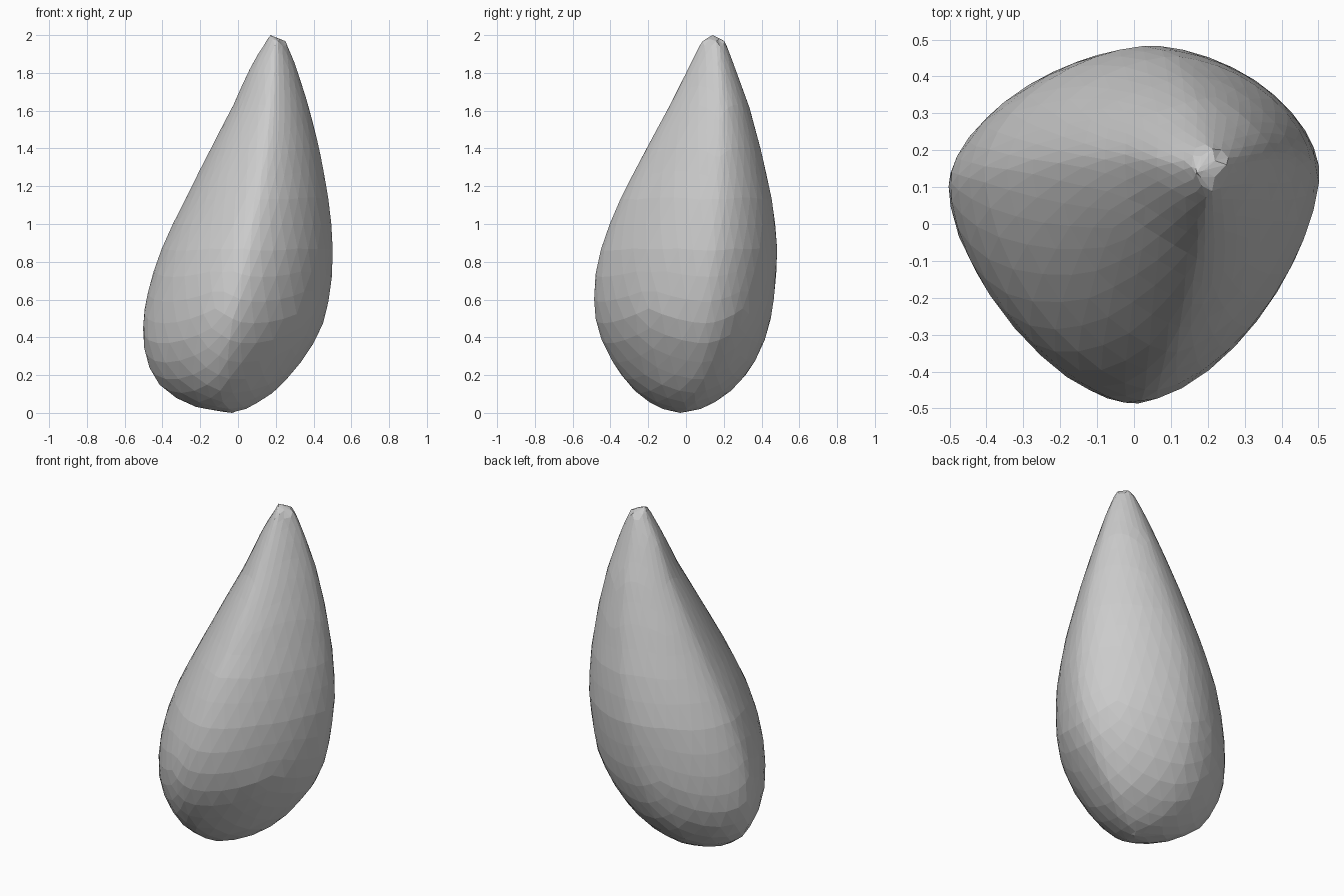
import bpy
import bmesh
from math import atan2, cos, sin, copysign

cube = bpy.data.objects.get("Cube")
if cube:
    bpy.data.objects.remove(cube, do_unlink=True)

# Leaning profile: height, right edge, left edge, front edge, back edge
PROFILE = [
    (0, -.03, -.03, -.03, -.03),
    (.02, -.19, .04, -.13, .08),
    (.06, -.30, .12, -.20, .16),
    (.14, -.41, .23, -.30, .27),
    (.25, -.475, .32, -.38, .355),
    (.38, -.505, .41, -.445, .415),
    (.52, -.50, .47, -.485, .455),
    (.68, -.47, .495, -.49, .475),
    (.9, -.395, .505, -.445, .485),
    (1.13, -.28, .48, -.35, .455),
    (1.38, -.155, .435, -.22, .40),
    (1.62, -.03, .375, -.09, .335),
    (1.84, .07, .305, .02, .255),
    (1.97, .15, .25, .085, .205),
    (2, .17, .17, .14, .14),
]


def section_at(height):
    """Interpolate the four edges of the cross-section at a height."""
    for low, high in zip(PROFILE, PROFILE[1:]):
        if height <= high[0]:
            blend = (height - low[0]) / (high[0] - low[0])
            return [a + (b - a) * blend for a, b in zip(low[1:], high[1:])]
    return PROFILE[-1][1:]


def rounded(value, power):
    """Superellipse coordinate for a sine or cosine."""
    return copysign(abs(value) ** (2 / power), value)


def place_on_drop(direction):
    """Map a point of the unit sphere to the surface of the drop."""
    height = min(max(1 + direction.z, 0), 2)
    right, left, front, back = section_at(height)
    middle_x = (right + left) / 2
    # The widest line sits behind the middle, giving a narrow front ridge
    widest_y = (front + back) / 2 + (back - front) * .13
    angle = atan2(direction.y, direction.x)
    power = 1.6 if direction.y < 0 else 1.75
    across = rounded(cos(angle), power)
    along = rounded(sin(angle), power)
    depth = back - widest_y if along > 0 else widest_y - front
    return (middle_x + across * (left - right) / 2,
            widest_y + along * depth, height)


# Plain grey material
grey = bpy.data.materials.new("plain_grey")
grey.use_nodes = True
colour = (.6, .6, .6, 1)
grey.diffuse_color = colour
grey.node_tree.nodes["Principled BSDF"].inputs["Base Color"].default_value = colour

# Faceted drop shaped from a triangulated sphere
shape = bmesh.new()
bmesh.ops.create_icosphere(shape, subdivisions=4, radius=1)
for vert in shape.verts:
    vert.co = place_on_drop(vert.co.normalized())
bmesh.ops.recalc_face_normals(shape, faces=shape.faces)
for face in shape.faces:
    face.smooth = False

mesh = bpy.data.meshes.new("drop_body")
shape.to_mesh(mesh)
shape.free()
mesh.materials.append(grey)
drop_body = bpy.data.objects.new("drop_body", mesh)
bpy.context.collection.objects.link(drop_body)
